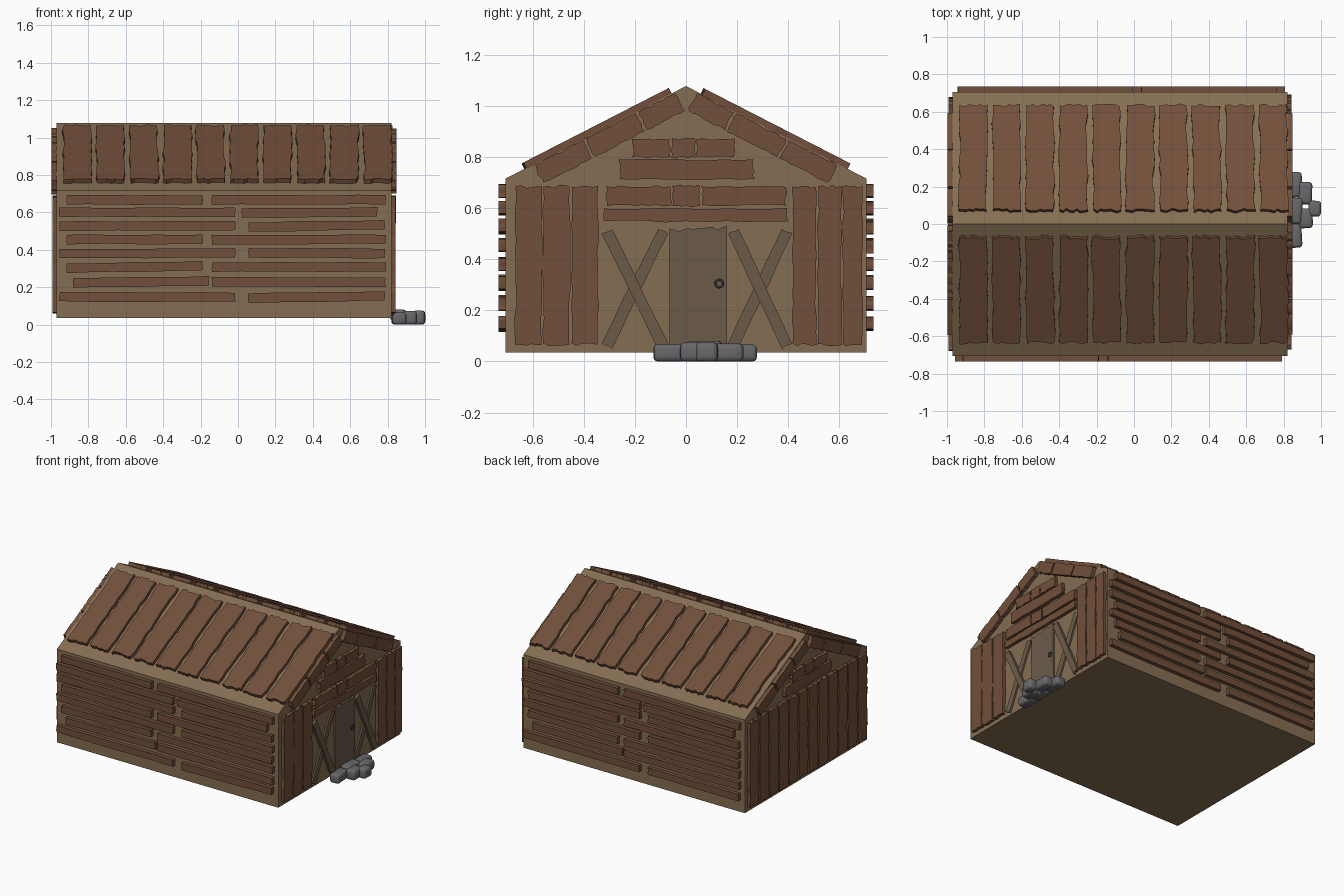
import bpy, bmesh, math, random
from mathutils import Vector, Matrix

if "Cube" in bpy.data.objects:
    bpy.data.objects.remove(bpy.data.objects["Cube"])

random.seed(7)
X0, X1, W, Z0, EAVE, RIDGE = -0.97, 0.82, 0.706, 0.035, 0.716, 1.078
SLOPE = (RIDGE - EAVE) / W


def material(name, rgb):
    m = bpy.data.materials.new(name)
    m.diffuse_color = (*rgb, 1)
    m.use_nodes = True
    m.node_tree.nodes["Principled BSDF"].inputs["Base Color"].default_value = m.diffuse_color
    return m


TAN = material("tan_wall", (0.235, 0.155, 0.085))
BROWN = material("plank_brown", (0.165, 0.078, 0.043))
GREY_BROWN = material("weathered_wood", (0.15, 0.103, 0.066))
STONE = material("stone", (0.14, 0.14, 0.15))
IRON = material("iron", (0.07, 0.065, 0.06))


def finish(bm, name, mat):
    bmesh.ops.recalc_face_normals(bm, faces=bm.faces)
    me = bpy.data.meshes.new(name)
    bm.to_mesh(me)
    bm.free()
    ob = bpy.data.objects.new(name, me)
    bpy.context.collection.objects.link(ob)
    me.materials.append(mat)
    return ob


def plank(bm, a, b, width, normal, thick, wave=0.004, jag=0.005, ends=5, n=9):
    """Rough board from a to b, lying on a surface with the given normal."""
    a, b, nrm = Vector(a), Vector(b), Vector(normal).normalized()
    length = (b - a).length
    u = (b - a).normalized()
    v = nrm.cross(u)
    r = random.uniform
    h = width / 2
    pts = []
    for i in range(n):                        # lower long edge
        pts.append((length * i / n, -h + r(-wave, wave)))
    for i in range(ends):                     # far end
        pts.append((length + r(-jag, jag), -h + width * i / ends))
    for i in range(n):                        # upper long edge
        pts.append((length * (1 - i / n), h + r(-wave, wave)))
    for i in range(ends):                     # near end
        pts.append((r(-jag, jag), h - width * i / ends))
    base = a - nrm * 0.004
    low = [bm.verts.new(base + u * p + v * q) for p, q in pts]
    high = [bm.verts.new(w.co + nrm * (thick + 0.004)) for w in low]
    bm.faces.new(low)
    bm.faces.new(high)
    for i in range(len(low)):
        j = (i + 1) % len(low)
        bm.faces.new((low[i], low[j], high[j], high[i]))


# Building body: five-sided profile pulled along x
bm = bmesh.new()
prof = [(-W, Z0), (W, Z0), (W, EAVE), (0, RIDGE), (-W, EAVE)]
face = bm.faces.new([bm.verts.new((X0, y, z)) for y, z in prof])
ext = bmesh.ops.extrude_face_region(bm, geom=[face])
bmesh.ops.translate(bm, vec=(X1 - X0, 0, 0),
                    verts=[g for g in ext["geom"] if isinstance(g, bmesh.types.BMVert)])
bm.faces.new([w for w in bm.verts if abs(w.co.x - X0) < 1e-5][:5]) if not face.is_valid else None
finish(bm, "barn_body", TAN)

# Roof boards on both slopes
for s, name in ((-1, "front_roof_planks"), (1, "back_roof_planks")):
    bm = bmesh.new()
    for i in range(10):
        x = -0.86 + i * 0.1785
        tilt = random.uniform(-0.006, 0.006)
        ye, yr = s * 0.625, s * 0.065
        plank(bm, (x - tilt, ye, RIDGE - SLOPE * abs(ye)), (x + tilt, yr, RIDGE - SLOPE * abs(yr)),
              0.148, (0, s * SLOPE, 1), 0.024, 0.006, 0.009, 8, 12)
    finish(bm, name, BROWN)

# Side wall boards: row height and the two board spans; the back is the front turned round
A = ((-0.915, -0.19), (-0.14, 0.79))
B = ((-0.955, -0.015), (0.055, 0.785))
ROWS = [(0.667, A), (0.60, ((-0.955, -0.015), (0.02, 0.745))), (0.528, B), (0.455, A),
        (0.382, B), (0.308, A), (0.228, ((-0.88, -0.155), (-0.14, 0.79))), (0.148, B)]
for s, name in ((-1, "front_wall_planks"), (1, "back_wall_planks")):
    bm = bmesh.new()
    for z, spans in ROWS:
        for x0, x1 in spans:
            if s > 0:
                x0, x1 = -0.15 - x0, -0.15 - x1
            t = random.uniform(-0.002, 0.007)
            plank(bm, (x0, s * W, z - t), (x1, s * W, z + t), 0.05, (0, s, 0), 0.028,
                  0.0025, 0.003, 3, 6)
    finish(bm, name, BROWN)


def gable(bm, x, nx):
    """Rake boards and short cross boards in the triangle of one end wall."""
    for s in (-1, 1):
        for y0, y1 in ((0.575, 0.385), (0.375, 0.18), (0.17, 0.025)):
            z = lambda y: RIDGE - 0.05 - SLOPE * y
            plank(bm, (x, s * y0, z(y0)), (x, s * y1, z(y1)), 0.078, (nx, 0, 0), 0.028)
    for y0, y1, z, w in ((-0.26, 0.265, 0.752, 0.075), (-0.21, -0.063, 0.835, 0.07),
                         (-0.057, 0.035, 0.835, 0.075), (0.042, 0.19, 0.835, 0.07)):
        plank(bm, (x, y0, z), (x, y1, z), w, (nx, 0, 0), 0.024)


# Door end: upright boards, lintel boards, gable
bm = bmesh.new()
gable(bm, X1, 1)
for y, w in ((-0.616, 0.104), (-0.507, 0.104), (-0.396, 0.104),
             (0.463, 0.092), (0.562, 0.092), (0.652, 0.076)):
    plank(bm, (X1, y, 0.065), (X1, y, 0.685), w, (1, 0, 0), 0.023, 0.004, 0.006, 5, 12)
for y0, y1, z, w in ((-0.31, -0.06, 0.648, 0.075), (-0.053, 0.055, 0.648, 0.08),
                     (0.062, 0.39, 0.648, 0.075), (-0.32, 0.395, 0.573, 0.05)):
    plank(bm, (X1, y0, z), (X1, y1, z), w, (1, 0, 0), 0.024)
finish(bm, "door_end_planks", BROWN)

# Rear end: upright boards across the whole wall, gable
bm = bmesh.new()
gable(bm, X0, -1)
for i in range(12):
    y = -0.625 + i * 1.25 / 11
    plank(bm, (X0, y, 0.065), (X0, y, 0.685), 0.1, (-1, 0, 0), 0.022, 0.004, 0.006, 5, 12)
finish(bm, "rear_end_planks", BROWN)

# Door with ragged top
bm = bmesh.new()
plank(bm, (X1, 0.048, 0.04), (X1, 0.048, 0.52), 0.226, (1, 0, 0), 0.012, 0.001, 0.013, 12, 4)
finish(bm, "door", GREY_BROWN)

# Crossed braces on each side of the door
bm = bmesh.new()
for y0, y1 in ((-0.31, -0.09), (0.185, 0.395)):
    plank(bm, (X1, y0, 0.06), (X1, y1, 0.51), 0.045, (1, 0, 0), 0.012, 0.002, 0.004, 3, 5)
    plank(bm, (X1, y1, 0.06), (X1, y0, 0.51), 0.045, (1, 0, 0), 0.02, 0.002, 0.004, 3, 5)
finish(bm, "cross_braces", GREY_BROWN)

# Ring handle
bpy.ops.mesh.primitive_torus_add(major_radius=0.015, minor_radius=0.004, major_segments=16,
                                 minor_segments=6, location=(X1 + 0.015, 0.13, 0.305),
                                 rotation=(0, math.pi / 2, 0))
handle = bpy.context.object
handle.name = "door_handle"
handle.data.materials.append(IRON)

# Rounded step stones, narrowing outwards: x, y, size x, size y, height
STONES = [(0.86, -0.062, 0.075, 0.13, 0.068), (0.862, 0.07, 0.075, 0.14, 0.08),
          (0.86, 0.21, 0.075, 0.135, 0.066), (0.918, 0.03, 0.075, 0.105, 0.074),
          (0.915, 0.165, 0.075, 0.12, 0.07), (0.966, 0.082, 0.068, 0.085, 0.075)]
bm = bmesh.new()
for x, y, sx, sy, h in STONES:
    m = (Matrix.Translation((x, y, h / 2)) @ Matrix.Rotation(random.uniform(-0.06, 0.06), 4, 'Z')
         @ Matrix.Diagonal((sx, sy, h, 1)))
    bmesh.ops.create_cube(bm, size=1, matrix=m)
bmesh.ops.bevel(bm, geom=bm.edges[:], offset=0.018, segments=3, profile=0.5, affect='EDGES')
stones = finish(bm, "step_stones", STONE)
bpy.ops.object.select_all(action='DESELECT')
stones.select_set(True)
bpy.context.view_layer.objects.active = stones
bpy.ops.object.shade_smooth_by_angle(angle=math.radians(40))
